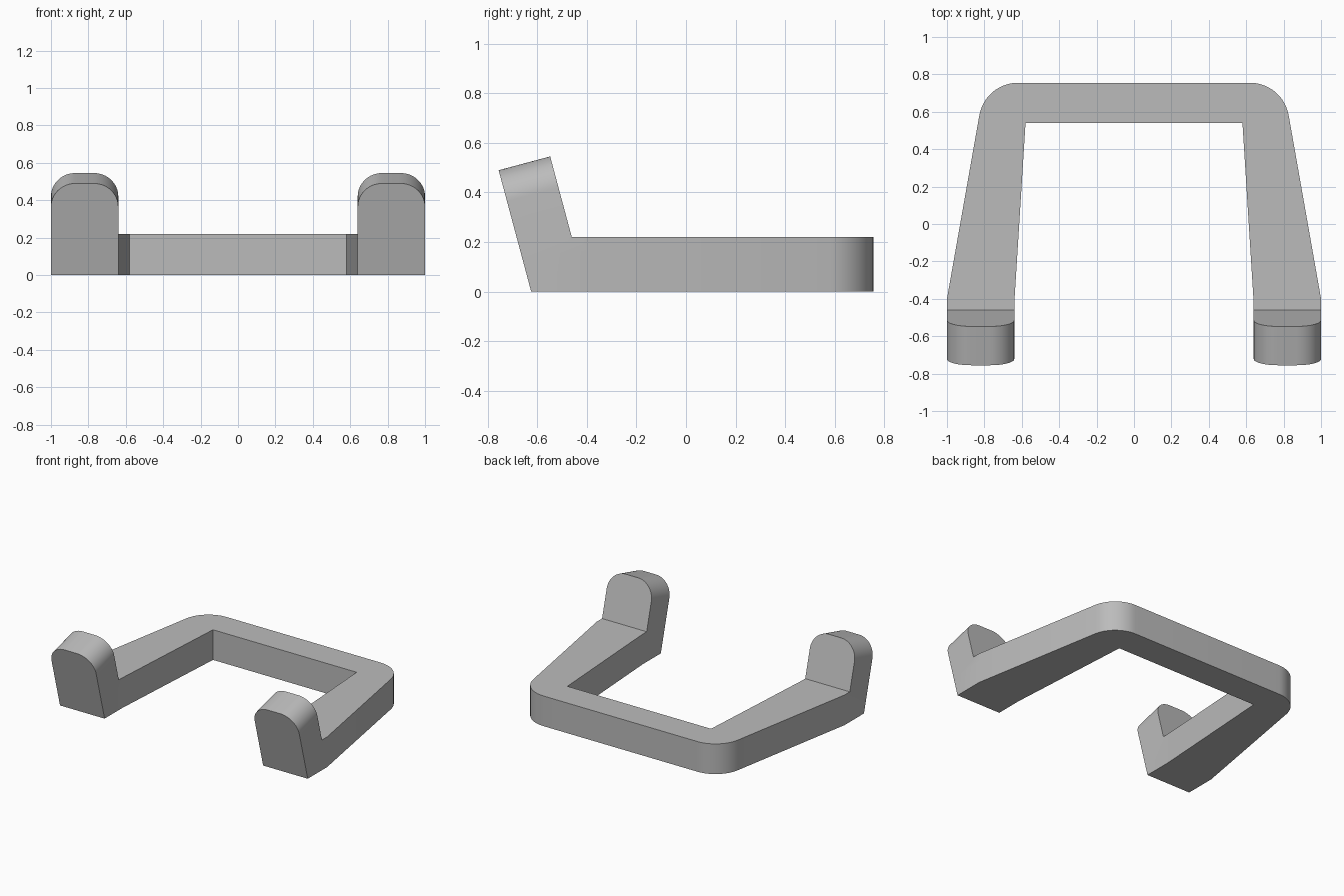
import bpy
import bmesh
from math import sin, cos, radians
from mathutils import Matrix

if "Cube" in bpy.data.objects:
    bpy.data.objects.remove(bpy.data.objects["Cube"], do_unlink=True)

# Plain grey material
grey = bpy.data.materials.new("Plain Grey")
grey.use_nodes = True
COLOUR = (0.5, 0.5, 0.5, 1)
grey.diffuse_color = COLOUR
grey.node_tree.nodes["Principled BSDF"].inputs["Base Color"].default_value = COLOUR

TILT = radians(15)
LEAN = TILT and sin(TILT) / cos(TILT)
FOOT_Y, ARM_TOP = -0.624, 0.22
LUG_HEIGHT, LUG_THICK = 0.507, 0.215
INNER_X, OUTER_X = 0.64, 1.0


def arc(cx, cy, r, start, end, steps=16):
    angles = [radians(start + (end - start) * i / steps) for i in range(steps + 1)]
    return [(round(cx + r * cos(a), 5), round(cy + r * sin(a), 5)) for a in angles]


def mirrored(half):
    """Close a half outline with its reflection across x = 0."""
    return half + [(-x, y) for x, y in reversed(half)]


def prism(name, outline, near, far, frame):
    """Extrude a flat outline along the third axis of the frame."""
    bm = bmesh.new()
    base = bm.faces.new([bm.verts.new((a, b, near)) for a, b in outline])
    grown = bmesh.ops.extrude_face_region(bm, geom=[base])["geom"]
    tops = [v for v in grown if isinstance(v, bmesh.types.BMVert)]
    bmesh.ops.translate(bm, verts=tops, vec=(0, 0, far - near))
    bm.transform(frame)
    bmesh.ops.recalc_face_normals(bm, faces=bm.faces)
    mesh = bpy.data.meshes.new(name)
    bm.to_mesh(mesh)
    bm.free()
    mesh.materials.append(grey)
    obj = bpy.data.objects.new(name, mesh)
    bpy.context.collection.objects.link(obj)
    return obj


def carve(body, tool, operation):
    tool.hide_render = True
    mod = body.modifiers.new(tool.name, 'BOOLEAN')
    mod.operation, mod.solver, mod.object = operation, 'EXACT', tool
    bpy.context.view_layer.objects.active = body
    bpy.ops.object.modifier_apply(modifier=mod.name)
    bpy.data.objects.remove(tool, do_unlink=True)


# Frames: side outlines run along x, lug outlines lean forward
side_frame = Matrix(((0, 0, 1, 0), (1, 0, 0, 0), (0, 1, 0, 0), (0, 0, 0, 1)))
lug_frame = Matrix.Translation((0, FOOT_Y, 0)) @ Matrix.Rotation(radians(90) + TILT, 4, 'X')
lug_frame = lug_frame @ Matrix.Diagonal((1, 1, -1, 1))

# Plan of the U-shaped handle with rounded outer corners
plan = [(INNER_X, -0.9), (OUTER_X, -0.9), (OUTER_X, -0.4)]
plan += arc(0.62, 0.545, 0.21, 10, 90)
outer = plan[1:]
inner = [(0.58, 0.54), (INNER_X, -0.42), (INNER_X, -0.9)]
outline = outer + [(-x, y) for x, y in reversed(outer)]
outline += [(-x, y) for x, y in reversed(inner)] + inner
body = prism("bracket_handle", outline, -0.1, 0.8, Matrix.Identity(4))

# Side outline: flat arm with a leaning upright at the front
front_top = (FOOT_Y - LUG_HEIGHT * sin(TILT), LUG_HEIGHT * cos(TILT))
back_top = (front_top[0] + LUG_THICK * cos(TILT), front_top[1] + LUG_THICK * sin(TILT))
heel_y = back_top[0] + (back_top[1] - ARM_TOP) * LEAN
side = [(FOOT_Y, 0), (0.9, 0), (0.9, ARM_TOP), (heel_y, ARM_TOP), back_top, front_top]
carve(body, prism("side_shape", side, -1.2, 1.2, side_frame), 'INTERSECT')

# Rounded tops of the two lugs
R = 0.13
half = [(1.2, -1.5), (1.2, 0.1), (OUTER_X, 0.1)]
half += arc(OUTER_X - R, LUG_HEIGHT - R, R, 0, 90)
half += arc(INNER_X + R, LUG_HEIGHT - R, R, 90, 180)
half += [(INNER_X, 0.2)]
carve(body, prism("lug_shape", mirrored(half), -0.3, 2.2, lug_frame), 'INTERSECT')

# Bolt hole through each lug
for sign in (-1, 1):
    circle = arc(sign * 0.82, 0.326, 0.08, 0, 360, 40)[:-1]
    carve(body, prism("bolt_hole", circle, -0.1, 0.3, lug_frame), 'DIFFERENCE')

bpy.ops.object.select_all(action='DESELECT')
body.select_set(True)
bpy.context.view_layer.objects.active = body
bpy.ops.object.shade_smooth_by_angle(angle=radians(25))
